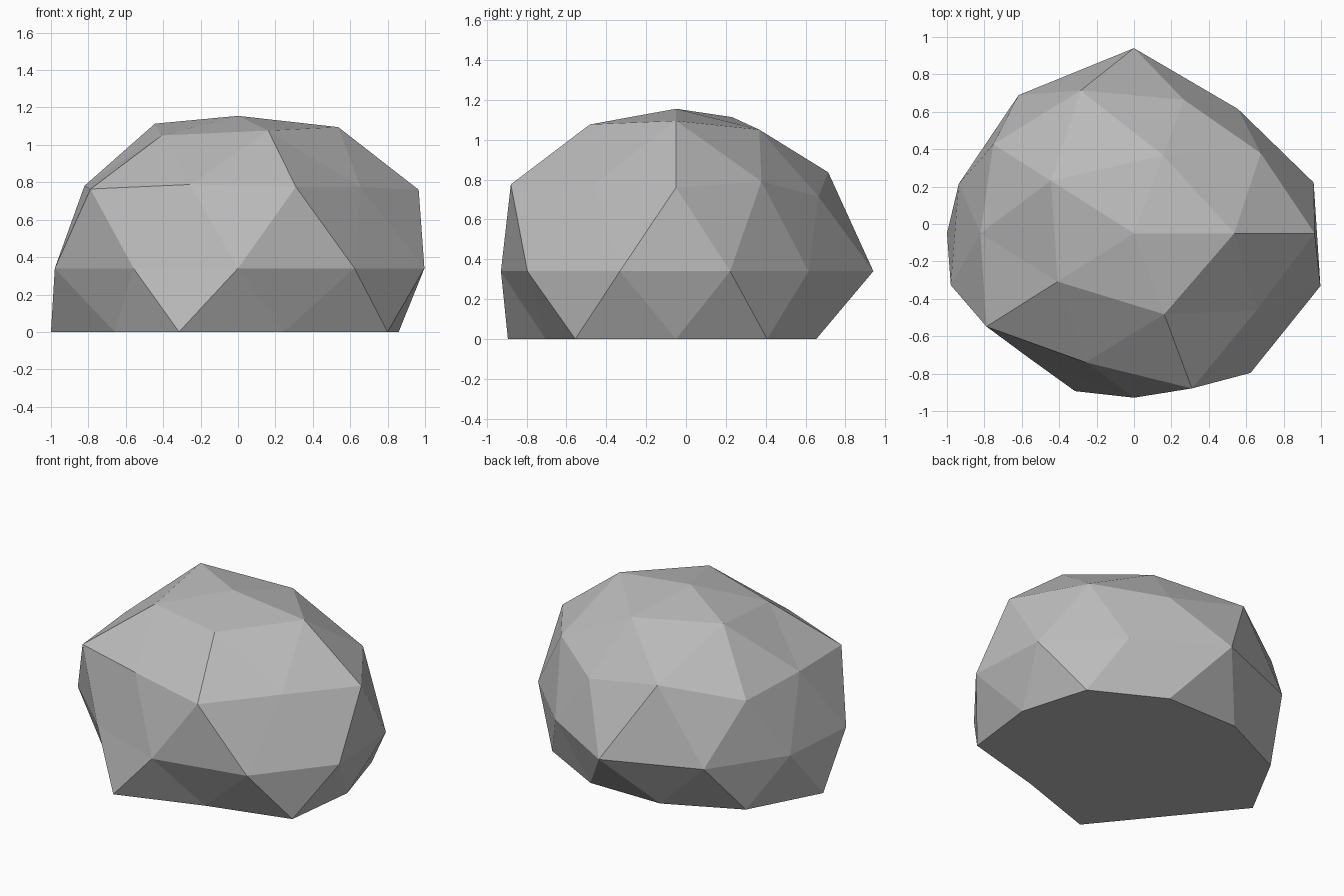
import bpy, bmesh, math

if "Cube" in bpy.data.objects:
    bpy.data.objects.remove(bpy.data.objects["Cube"])

# Radial swell of each ring of the boulder, counter-clockwise from +x
CROWN = [1.02, .96, 1.045, .96, .995]
SHOULDER = [1.08, .985, .965, 1.085, 1.04, .965, 1.09, .98, 1.12, .95]
EQUATOR = [1.01, .945, 1.138, 1.05, .985, 1.03, .95, 1.01, 1.06, 1.048]
FOOT = [1.01, 1.0, 1.0, .95, 1.086, 1.118, .96, 1.14, .93, 1.105]
APEX = .937
SQUASH = .87      # depth and height relative to width
CENTRE_Y, CENTRE_Z = -.05, .34


def swell(co):
    """Radial factor for a unit sphere vertex, chosen by height and azimuth."""
    if co.z > .95:
        return APEX
    if co.z < -.7:
        return .9     # inside the flat underside
    if co.z > .7:
        ring, start = CROWN, 0
    elif co.z > .2:
        ring, start = SHOULDER, 0
    elif co.z > -.2:
        ring, start = EQUATOR, 18
    else:
        ring, start = FOOT, 0
    angle = math.degrees(math.atan2(co.y, co.x)) - start
    return ring[round(angle * len(ring) / 360) % len(ring)]


# Boulder: faceted sphere, unevenly swollen, with its underside pressed flat
bm = bmesh.new()
bmesh.ops.create_icosphere(bm, subdivisions=2, radius=1)
for v in bm.verts:
    f = swell(v.co)
    v.co = (v.co.x * f,
            CENTRE_Y + v.co.y * f * SQUASH,
            max(0, CENTRE_Z + v.co.z * f * SQUASH))

# Merge the flat underside into a single face
under = [f for f in bm.faces if all(v.co.z < 1e-6 for v in f.verts)]
bmesh.ops.dissolve_faces(bm, faces=under, use_verts=False)
bmesh.ops.recalc_face_normals(bm, faces=bm.faces)

mesh = bpy.data.meshes.new("boulder")
bm.to_mesh(mesh)
bm.free()
stone = bpy.data.materials.new("stone grey")
stone.diffuse_color = (.5, .5, .5, 1)
stone.use_nodes = True
stone.node_tree.nodes["Principled BSDF"].inputs["Base Color"].default_value = stone.diffuse_color
mesh.materials.append(stone)
boulder = bpy.data.objects.new("boulder", mesh)
bpy.context.collection.objects.link(boulder)
